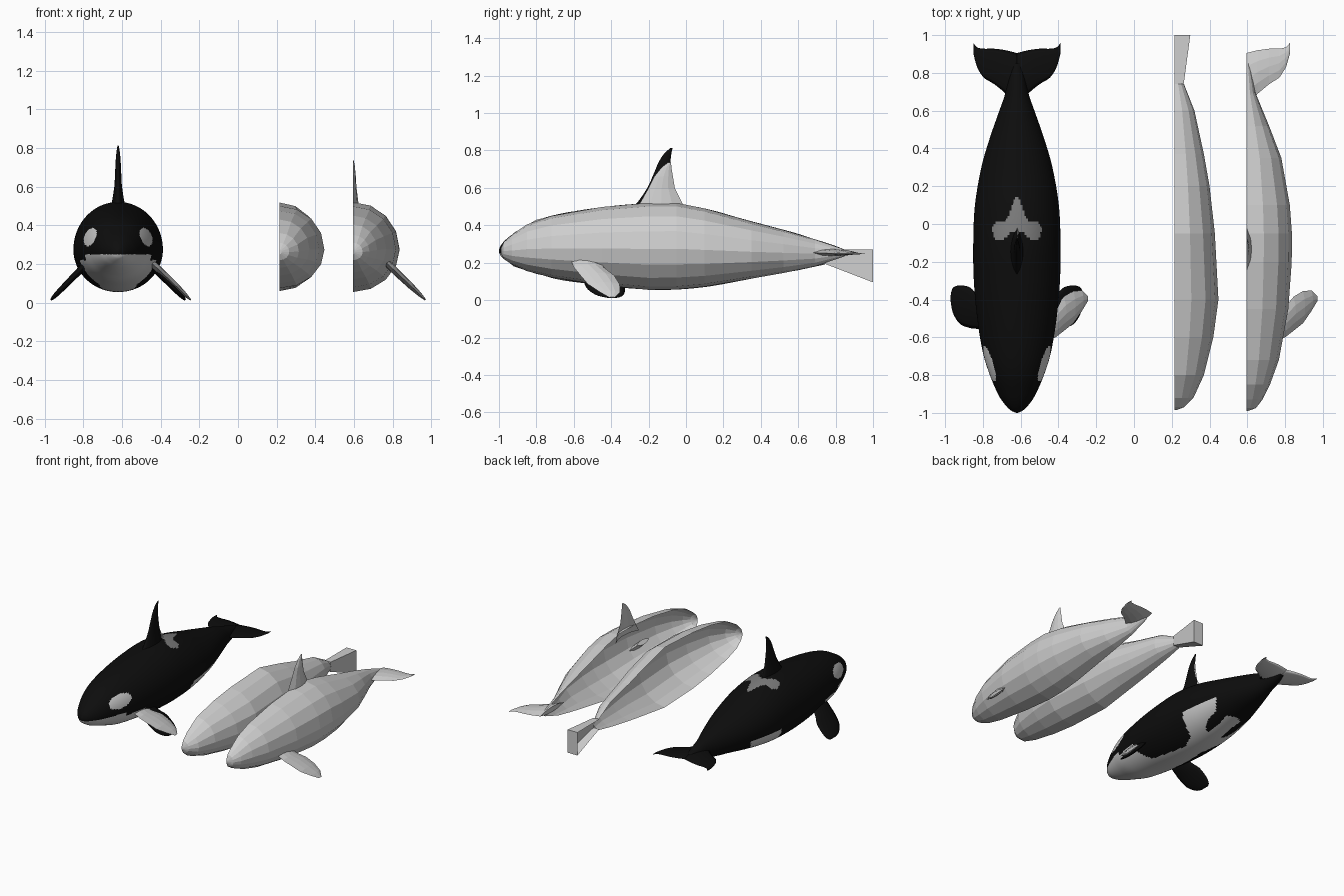
import bpy, bmesh, math
from mathutils import Vector

if "Cube" in bpy.data.objects:
    bpy.data.objects.remove(bpy.data.objects["Cube"])


def material(name, v):
    m = bpy.data.materials.new(name)
    m.diffuse_color = (v, v, v, 1)
    m.use_nodes = True
    m.node_tree.nodes["Principled BSDF"].inputs["Base Color"].default_value = m.diffuse_color
    return m


BLACK = material("skin black", 0.004)
WHITE = material("patch white", 0.62)
SADDLE = material("saddle grey", 0.2)
PLAIN = material("plain light grey", 0.62)


def refine(rows, n):
    """Smooth a table of rows with a Catmull-Rom spline, n steps per span."""
    out = []
    last = len(rows) - 1
    for i in range(last):
        p = [rows[max(0, min(last, i + k))] for k in (-1, 0, 1, 2)]
        for s in range(n):
            t = s / n
            out.append([0.5 * (2 * b + (c - a) * t + (2 * a - 5 * b + 4 * c - d) * t * t
                               + (3 * b - a - 3 * c + d) * t ** 3) for a, b, c, d in zip(*p)])
    return out + [list(rows[-1])]


def loft(name, rings, x0, mats, closed=True, caps=(True, True), smooth=False, paint=None):
    bm = bmesh.new()
    vs = [[bm.verts.new((x0 + p[0], p[1], p[2])) for p in r] for r in rings]
    n = len(vs[0])
    for a, b in zip(vs, vs[1:]):
        for j in range(n if closed else n - 1):
            k = (j + 1) % n
            bm.faces.new((a[j], a[k], b[k], b[j]))
    for cap, ring in zip(caps, (vs[0], vs[-1])):
        if cap:
            bm.faces.new(ring)
    bmesh.ops.remove_doubles(bm, verts=bm.verts, dist=1e-5)
    bmesh.ops.recalc_face_normals(bm, faces=bm.faces)
    bm.normal_update()
    if paint:
        for f in bm.faces:
            c = f.calc_center_median()
            f.material_index = paint(abs(c.x - x0), c.y, c.z, f.normal)
    me = bpy.data.meshes.new(name)
    bm.to_mesh(me)
    bm.free()
    for m in mats:
        me.materials.append(m)
    ob = bpy.data.objects.new(name, me)
    bpy.context.collection.objects.link(ob)
    if smooth:
        for p in me.polygons:
            p.use_smooth = True
    return ob


def body_ring(row, n, half):
    """Oval section (y, half width, top, bottom); the half runs top to bottom."""
    y, w, top, bot = row
    mid = bot + (top - bot) * 0.47
    pts = []
    for j in range(n + 1 if half else n):
        a = (math.pi if half else 2 * math.pi) * j / n
        h = top - mid if math.cos(a) > 0 else mid - bot
        pts.append((w * math.sin(a), y, mid + h * math.cos(a)))
    return pts


def fin(name, rows, place, x0, mats, side=1, k=6, sides=(1, -1), smooth=False, paint=None):
    """Lens-section fin. rows: span, lead y, trail y, thickness."""
    rings = []
    for s, lead, trail, th in rows:
        base, nrm = place(s)
        loop = [(j, sides[0]) for j in range(k + 1)]
        if len(sides) == 2:
            loop += [(j, -1) for j in range(k - 1, 0, -1)]
        ring = []
        for j, sg in loop:
            u = j / k
            h = sg * th / 2 * max(0, math.sin(math.pi * u)) ** 0.7
            p = base + Vector((0, lead + (trail - lead) * u, 0)) + nrm * h
            ring.append((p.x * side, p.y, p.z))
        rings.append(ring)
    full = len(sides) == 2
    return loft(name, rings, x0, mats, full, (full, full), smooth, paint)


def inside(x, y, poly):
    hit = False
    for (x1, y1), (x2, y2) in zip(poly, poly[1:] + poly[:1]):
        if (y1 > y) != (y2 > y) and x < x1 + (y - y1) * (x2 - x1) / (y2 - y1):
            hit = not hit
    return hit


# Painted patches, half outlines in (distance from centre, y)
BELLY = [(-.1, -1.1), (.3, -1.1), (.3, -.58), (.17, -.5), (.10, -.42), (.085, -.25), (.07, -.1),
         (.11, 0), (.25, .05), (.25, .3), (.18, .36), (.13, .3), (.125, .2), (.095, .14),
         (.06, .13), (.05, .24), (.065, .33), (-.1, .42)]
BACK = [(-.1, .16), (0, .16), (.03, .08), (.06, .01), (.11, .015), (.138, -.03), (.11, -.085),
        (.07, -.08), (.04, -.05), (-.1, -.04)]


def body_paint(d, y, z, n):
    if z > 0.38 and inside(d, y, BACK):
        return 2
    if z < (0.25 if y < -0.7 else 0.22) and inside(d, y, BELLY):
        return 1
    e = ((y + .74) / .095) ** 2 + ((z - .34 - .1 * (y + .74)) / .046) ** 2
    return 1 if e < 1 else 0


def fluke_paint(d, y, z, n):
    return 1 if n.z < -0.3 and y > 0.72 else 0


# Placement of each fin kind: base point and thickness direction by span
def dorsal_at(z):
    return Vector((0, 0, z)), Vector((1, 0, 0))


def fluke_at(x):
    return Vector((x, 0, .255 - .03 * x)), Vector((0, 0, 1))


def flipper_at(d):
    return Vector((d, 0, .19 - (d - .19) * .95)), Vector((.69, 0, .72))


def black_flipper_at(d):
    return Vector((d, 0, .165 - (d - .2) * 1.02)), Vector((.7, 0, .7))


FLUKE = [(0, .62, .905, .04), (.06, .69, .92, .035), (.12, .74, .928, .026), (.175, .775, .928, .018),
         (.21, .83, .935, .012), (.23, .9, .958, .005)]
BLACK_DORSAL = [(.46, -.32, -.01, .09), (.52, -.262, -.03, .065), (.6, -.207, -.06, .04),
                (.67, -.175, -.075, .032), (.74, -.145, -.082, .025), (.785, -.115, -.078, .016),
                (.812, -.085, -.072, .006)]
LOW_DORSAL = [(.46, -.28, 0, .07), (.52, -.245, -.02, .055), (.6, -.2, -.06, .035),
              (.66, -.17, -.07, .028), (.71, -.13, -.078, .018), (.737, -.095, -.08, .006)]
BLACK_FLIPPER = [(.15, -.56, -.4, .035), (.21, -.555, -.37, .035), (.25, -.55, -.335, .032),
                 (.3, -.53, -.325, .028), (.335, -.48, -.335, .02), (.348, -.43, -.36, .008)]
LOW_FLIPPER = [(.15, -.62, -.47, .035), (.205, -.6, -.44, .037), (.25, -.565, -.385, .036),
               (.3, -.525, -.355, .032), (.345, -.46, -.352, .022), (.375, -.41, -.38, .008)]

# Painted whale: smooth body
X0 = -0.62
BODY = [(-1, .004, .27, .255), (-.985, .035, .3, .23), (-.95, .068, .335, .205), (-.9, .1, .37, .18),
        (-.8, .143, .425, .145), (-.68, .18, .46, .11), (-.5, .21, .49, .085), (-.3, .228, .512, .063),
        (-.1, .231, .52, .055), (.1, .222, .49, .07), (.3, .188, .435, .105), (.45, .145, .395, .135),
        (.58, .1, .36, .157), (.68, .065, .328, .178), (.77, .045, .3, .2), (.85, .022, .27, .237)]
loft("whale_body", [body_ring(r, 144, False) for r in refine(BODY, 14)], X0,
     [BLACK, WHITE, SADDLE], smooth=True, paint=body_paint)

# Painted whale: smooth fins
fin("whale_dorsal_fin", refine(BLACK_DORSAL, 5), dorsal_at, X0, [BLACK], k=10, smooth=True)
for side, tag in ((1, "right"), (-1, "left")):
    fin("whale_flipper_" + tag, refine(BLACK_FLIPPER, 5), black_flipper_at, X0, [BLACK],
        side, 10, smooth=True)
    fin("whale_fluke_" + tag, refine(FLUKE, 5), fluke_at, X0, [BLACK, WHITE], side, 10,
        smooth=True, paint=fluke_paint)

# Plain low-poly fins overlapping the painted whale, and those of the finned half
for x, tag in ((X0, "overlay"), (0.595, "half")):
    fin("plain_flipper_" + tag, LOW_FLIPPER, flipper_at, x, [PLAIN], k=4)
    fin("plain_dorsal_" + tag, LOW_DORSAL, dorsal_at, x, [PLAIN], k=4, sides=(1,))

# Finned half model: open low-poly shell with fluke
HALF = [(-.99, .008, .275, .25), (-.975, .05, .31, .22), (-.93, .085, .35, .19), (-.85, .125, .405, .155),
        (-.72, .172, .45, .122), (-.45, .222, .498, .08), (-.2, .24, .52, .055), (-.05, .241, .52, .057),
        (.1, .23, .49, .072), (.35, .185, .42, .115), (.52, .12, .375, .145), (.69, .05, .325, .18),
        (.85, .02, .27, .235)]
loft("finned_half_body", [body_ring(r, 8, True) for r in HALF], 0.595, [PLAIN],
     closed=False, caps=(True, False))
fin("plain_fluke", FLUKE, fluke_at, 0.595, [PLAIN], k=4)

# Plain half model: open low-poly shell ending in a boxy tail
SHELL = [(-.985, .01, .275, .25), (-.97, .05, .31, .22), (-.92, .1, .36, .18), (-.8, .155, .43, .14),
         (-.6, .205, .475, .1), (-.4, .232, .5, .075), (-.05, .213, .518, .06), (.2, .185, .455, .095),
         (.37, .155, .405, .12), (.6, .105, .35, .16), (.74, .05, .275, .19)]
rings = [body_ring(r, 8, True) for r in SHELL]
for y, w, top, bot in ((.74, .048, .27, .195), (1, .083, .27, .095)):
    rings.append([(w * min(1, j / 2, (8 - j) / 2), y,
                   top - (top - bot) * max(0, min(1, (j - 2) / 4))) for j in range(9)])
loft("plain_half_body", rings, 0.215, [PLAIN], closed=False, caps=(True, True))
